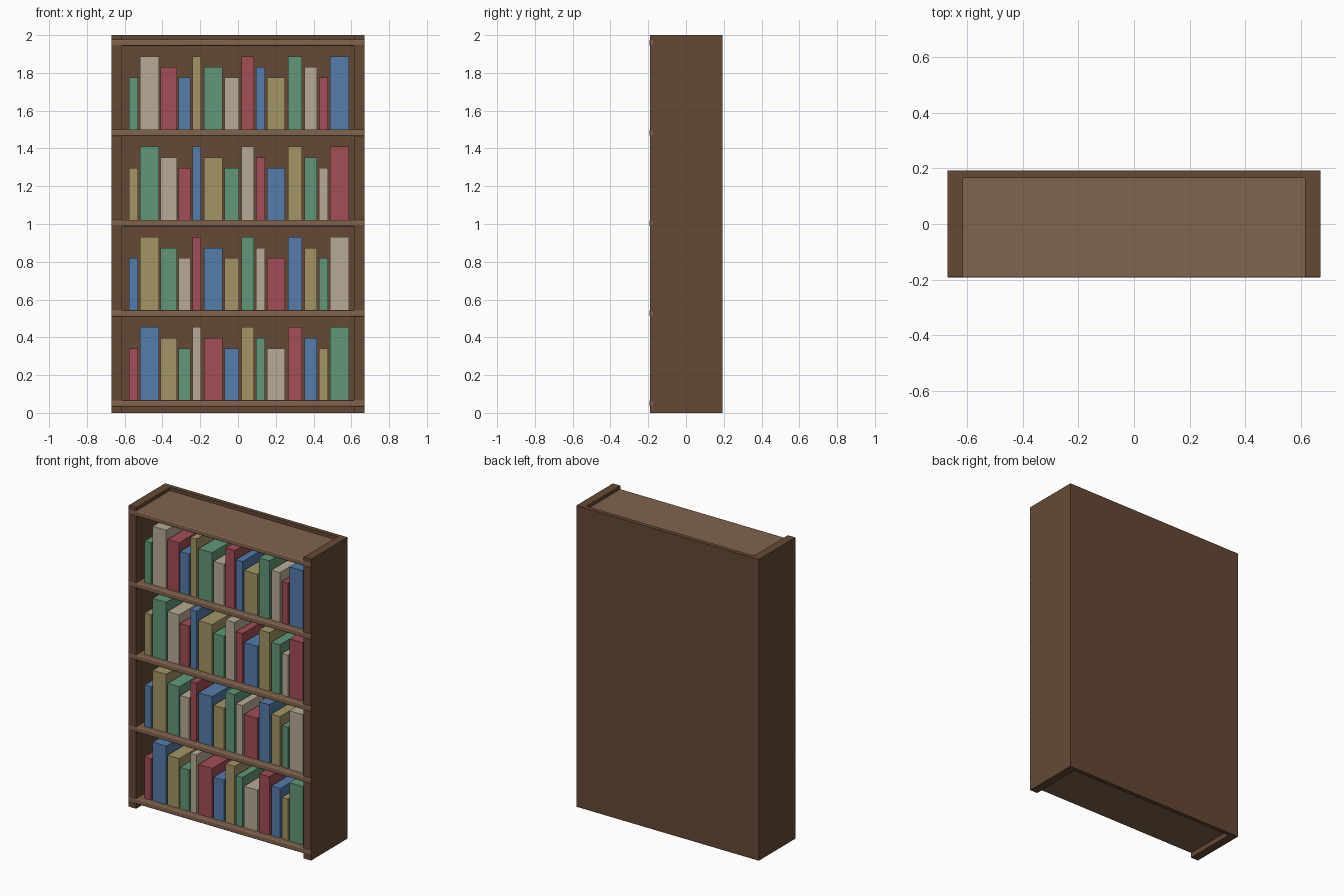
import bpy

if "Cube" in bpy.data.objects:
    bpy.data.objects.remove(bpy.data.objects["Cube"])


def material(name, rgb):
    m = bpy.data.materials.new(name)
    m.diffuse_color = (*rgb, 1)
    m.use_nodes = True
    m.node_tree.nodes["Principled BSDF"].inputs["Base Color"].default_value = m.diffuse_color
    return m


def box(name, x, y, z, mat, bevel=0):
    """Box from (min, max) ranges on each axis."""
    bpy.ops.mesh.primitive_cube_add(
        size=1, location=[(a + b) / 2 for a, b in (x, y, z)])
    ob = bpy.context.object
    ob.name = name
    ob.scale = [b - a for a, b in (x, y, z)]
    bpy.ops.object.transform_apply(location=False, rotation=False, scale=True)
    ob.data.materials.append(mat)
    if bevel:
        mod = ob.modifiers.new("rounding", 'BEVEL')
        mod.width = bevel
        mod.segments = 3
        bpy.ops.object.shade_smooth_by_angle()
    return ob


frame_wood = material("frame_wood", (0.13, 0.066, 0.035))
shelf_wood = material("shelf_wood", (0.22, 0.125, 0.075))
palette = [material(n, c) for n, c in (
    ("green", (0.12, 0.31, 0.19)),
    ("cream", (0.48, 0.41, 0.31)),
    ("red", (0.36, 0.075, 0.095)),
    ("blue", (0.09, 0.20, 0.40)),
    ("ochre", (0.36, 0.30, 0.13)))]

W, INNER, D = 0.67, 0.615, 0.193

# Frame: two sides and a back panel
box("side_left", (-W, -INNER), (-0.19, D), (0, 2), frame_wood)
box("side_right", (INNER, W), (-0.19, D), (0, 2), frame_wood)
box("back_panel", (-INNER, INNER), (0.165, D), (0, 2), frame_wood)

# Shelves, each with a rounded front lip across the full width
shelf_tops = [1.977, 1.5, 1.022, 0.544, 0.067]
for i, top in enumerate(shelf_tops):
    z = (top - 0.034, top)
    box(f"shelf_{i}", (-INNER, INNER), (-0.18, 0.165), z, shelf_wood)
    box(f"shelf_lip_{i}", (-W, W), (-D, -0.17), z, shelf_wood, bevel=0.006)

# Books: (left edge, width) along a shelf, repeating heights and colours
slots = [(-.577, .048), (-.518, .099), (-.409, .085), (-.316, .064),
         (-.240, .043), (-.181, .100), (-.071, .076), (.018, .066),
         (.094, .048), (.153, .097), (.264, .075), (.353, .064),
         (.430, .046), (.487, .100)]
heights = [0.275, 0.388, 0.33]
for row, base in enumerate(shelf_tops[1:]):
    for i, (x, w) in enumerate(slots):
        box(f"book_{row}_{i}", (x, x + w), (-0.155, 0.065),
            (base, base + heights[i % 3]), palette[(i - row) % 5])
